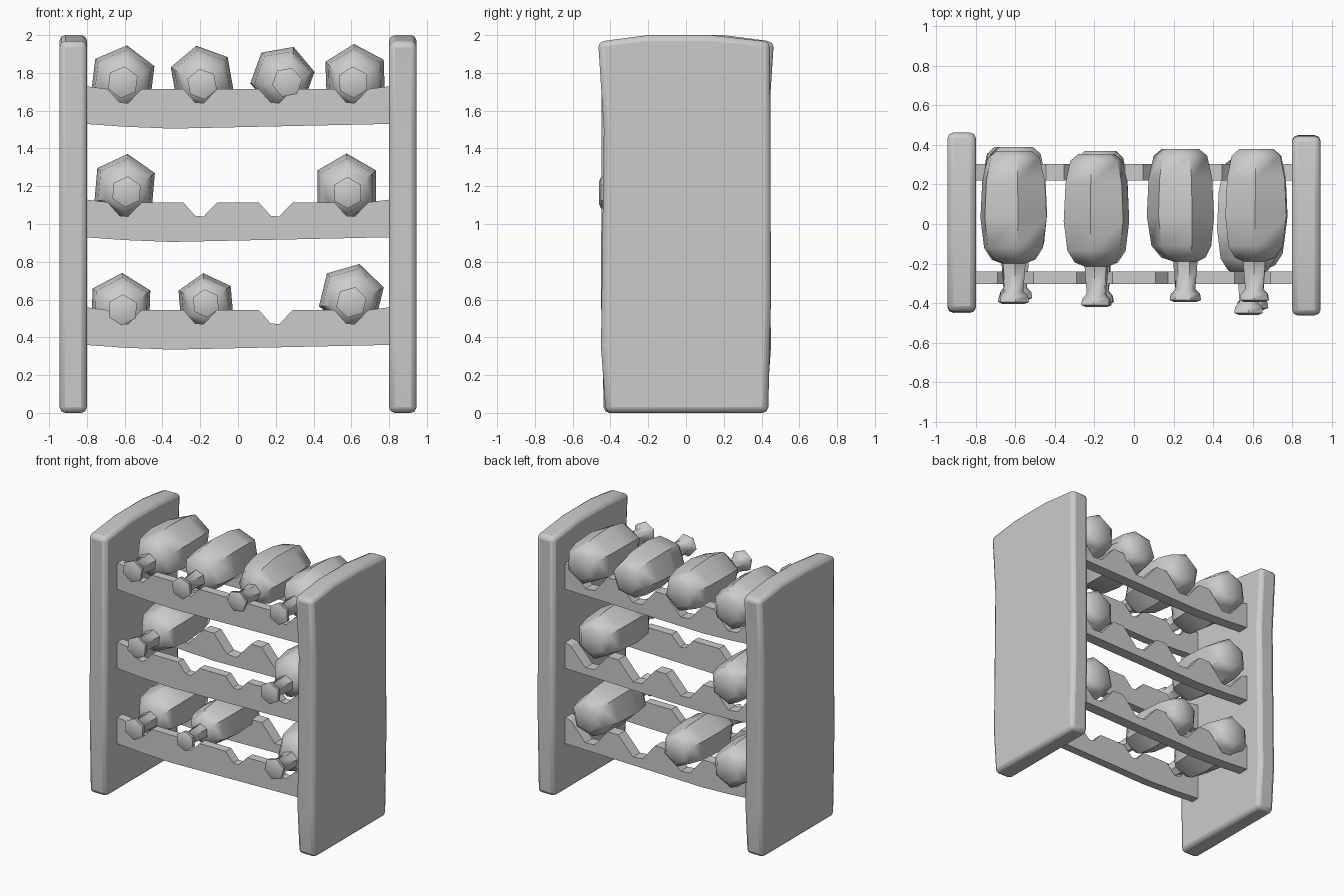
import bpy, bmesh
from math import sin, cos, radians, tau
from mathutils import Vector

if "Cube" in bpy.data.objects:
    bpy.data.objects.remove(bpy.data.objects["Cube"])


def finish(name, bm, smooth=None):
    bmesh.ops.recalc_face_normals(bm, faces=bm.faces)
    mesh = bpy.data.meshes.new(name)
    bm.to_mesh(mesh)
    bm.free()
    ob = bpy.data.objects.new(name, mesh)
    bpy.context.collection.objects.link(ob)
    if smooth:
        bpy.ops.object.select_all(action='DESELECT')
        ob.select_set(True)
        bpy.context.view_layer.objects.active = ob
        bpy.ops.object.shade_smooth_by_angle(angle=radians(smooth))
    return ob


def slab(name, points, extrude, smooth=None):
    """Closed outline of 3D points, extruded along a vector."""
    bm = bmesh.new()
    face = bm.faces.new([bm.verts.new(p) for p in points])
    new = bmesh.ops.extrude_face_region(bm, geom=[face])["geom"]
    bmesh.ops.translate(bm, vec=extrude, verts=[v for v in new if isinstance(v, bmesh.types.BMVert)])
    return finish(name, bm, smooth)


# Side panels: slightly warped boards, the right one turned half round
PANEL = [(-0.435, 0), (0.425, 0), (0.45, 0.35), (0.435, 1.5), (0.465, 1.965),
         (0.2, 2), (-0.13, 2), (-0.445, 1.965), (-0.45, 0.6)]
for side, name in ((-1, "left_panel"), (1, "right_panel")):
    panel = slab(name, [(side * 0.8, -side * y, z) for y, z in PANEL], (side * 0.145, 0, 0), 40)
    bevel = panel.modifiers.new("rounded_edges", 'BEVEL')
    bevel.width, bevel.segments, bevel.limit_method = 0.03, 2, 'ANGLE'
    bevel.angle_limit = radians(40)

# Rails: shallow notches for the necks in front, wide ones for the bodies behind
SHELVES = {"bottom": 0.345, "middle": 0.915, "top": 1.515}


def rail(name, z, y0, y1, half, depth):
    pts = [(-0.81, 0.015), (-0.6, 0), (-0.35, -0.01), (0.81, 0.015), (0.81, 0.215)]
    for x in (0.6, 0.2, -0.2, -0.6):
        top = 0.2
        pts += [(x + half, top), (x + half * 0.2, top - depth),
                (x - half * 0.3, top - depth * 0.95), (x - half, top)]
    pts.append((-0.81, 0.215))
    slab(name, [(x, y0, z + h) for x, h in pts], (0, y1 - y0, 0))


for label, z in SHELVES.items():
    rail(label + "_front_rail", z, -0.305, -0.24, 0.09, 0.075)
    rail(label + "_back_rail", z, 0.22, 0.305, 0.155, 0.135)

# Bottles: faceted rings swept from the back of the body to the lip
# (y, radius, share of the way from body axis to neck axis)
RINGS = [(0.37, 0.10, 0), (0.335, 0.145, 0), (0.22, 0.172, 0), (0.03, 0.182, 0),
         (-0.12, 0.162, 0.2), (-0.18, 0.12, 0.6), (-0.2, 0.066, 1),
         (-0.34, 0.054, 1), (-0.365, 0.08, 1), (-0.395, 0.085, 1), (-0.405, 0.06, 1)]


def bottle(name, body, neck, roll, scale=1.0, dy=0.0):
    bm = bmesh.new()
    loops = []
    for y, r, t in RINGS:
        c = Vector(body).lerp(Vector(neck), t)
        a0 = radians(roll)
        r *= scale
        loops.append([bm.verts.new((c.x + r * cos(a0 + i * tau / 6), y + dy,
                                    c.y + r * sin(a0 + i * tau / 6))) for i in range(6)])
    for a, b in zip(loops, loops[1:]):
        for i in range(6):
            j = (i + 1) % 6
            bm.faces.new((a[i], a[j], b[j], b[i]))
    bm.faces.new(loops[0])
    bm.faces.new(loops[-1])
    finish(name, bm, 50)


BOTTLES = [
    ("top", (-0.61, 1.765), (-0.61, 1.75), 83, 1.0, 0),
    ("top", (-0.19, 1.77), (-0.19, 1.74), 100, 0.97, -0.015),
    ("top", (0.235, 1.775), (0.26, 1.75), 70, 0.95, 0.01),
    ("top", (0.62, 1.775), (0.61, 1.75), 92, 0.98, 0.01),
    ("middle", (-0.6, 1.195), (-0.59, 1.17), 85, 0.97, 0.02),
    ("middle", (0.575, 1.195), (0.58, 1.165), 90, 0.98, -0.055),
    ("bottom", (-0.62, 0.565), (-0.61, 0.545), 88, 0.97, 0.02),
    ("bottom", (-0.17, 0.58), (-0.17, 0.58), 95, 0.88, 0),
    ("bottom", (0.6, 0.615), (0.6, 0.585), 76, 0.98, -0.03),
]
for n, (shelf, body, neck, roll, scale, dy) in enumerate(BOTTLES, 1):
    bottle(f"{shelf}_bottle_{n}", body, neck, roll, scale, dy)
